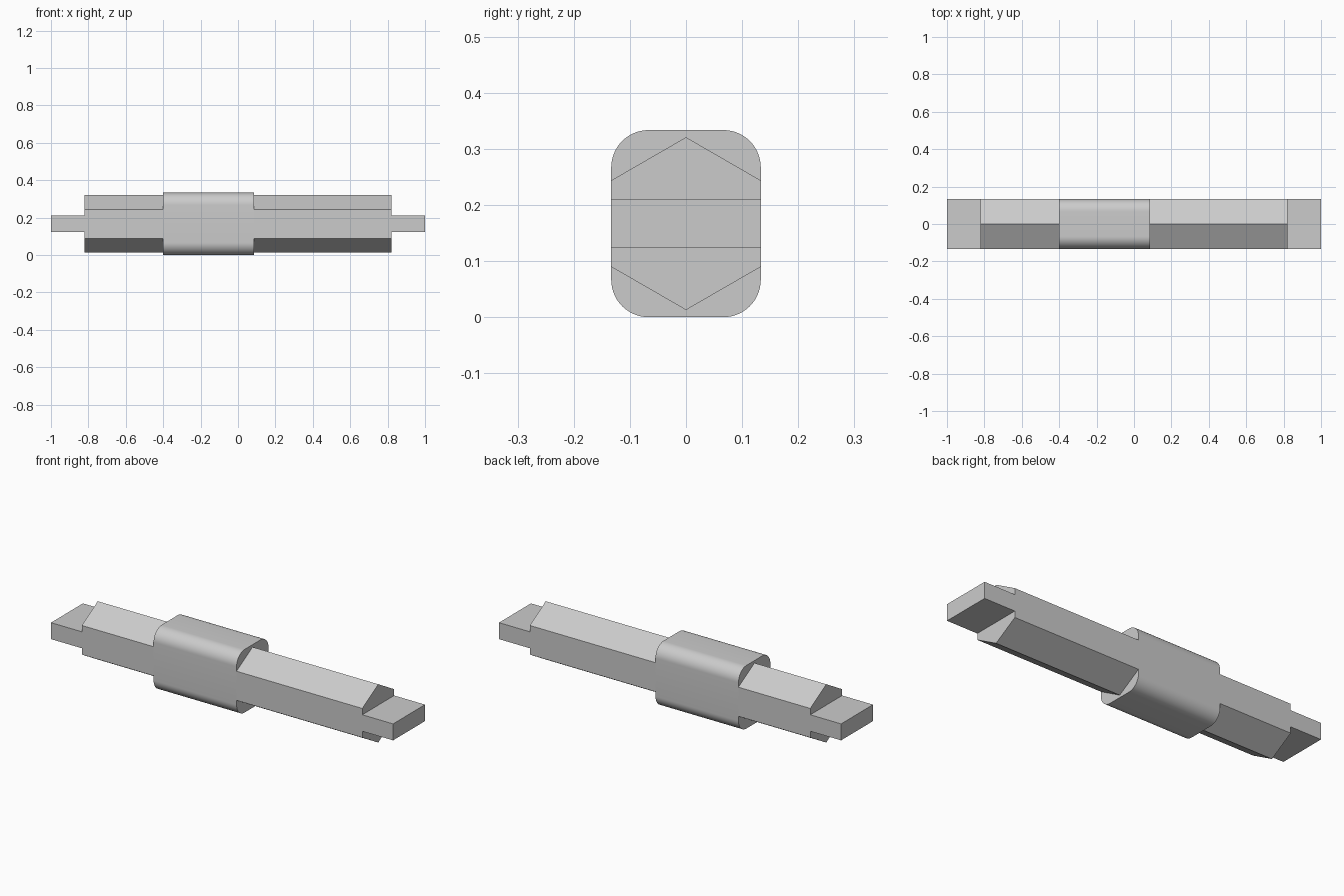
import bpy
import bmesh
from math import cos, sin, pi, radians

cube = bpy.data.objects.get("Cube")
if cube:
    bpy.data.objects.remove(cube, do_unlink=True)

HALF_WIDTH = 0.1333
MID_Z = 0.1667

# One plain grey for the whole shaft
grey = bpy.data.materials.new("plain_grey")
grey.use_nodes = True
colour = (0.6, 0.6, 0.6, 1)
grey.diffuse_color = colour
grey.node_tree.nodes["Principled BSDF"].inputs["Base Color"].default_value = colour


def prism(name, profile, x0, x1):
    """Extrude a (y, z) profile, centred on the shaft axis, along x."""
    bm = bmesh.new()
    base = bm.faces.new([bm.verts.new((x0, y, z + MID_Z)) for y, z in profile])
    made = bmesh.ops.extrude_face_region(bm, geom=[base], use_keep_orig=True)
    moved = [v for v in made["geom"] if isinstance(v, bmesh.types.BMVert)]
    bmesh.ops.translate(bm, verts=moved, vec=(x1 - x0, 0, 0))
    bmesh.ops.recalc_face_normals(bm, faces=bm.faces)
    mesh = bpy.data.meshes.new(name)
    bm.to_mesh(mesh)
    bm.free()
    mesh.materials.append(grey)
    obj = bpy.data.objects.new(name, mesh)
    bpy.context.collection.objects.link(obj)
    return obj


def rounded_rectangle(hw, hh, r, steps=14):
    corners = [(1, 1), (-1, 1), (-1, -1), (1, -1)]
    return [(sy * (hw - r) + r * cos((q + i / steps) * pi / 2),
             sz * (hh - r) + r * sin((q + i / steps) * pi / 2))
            for q, (sy, sz) in enumerate(corners) for i in range(steps + 1)]


# Hexagon with flats front and back, points up and down
radius = HALF_WIDTH / cos(pi / 6)
hexagon = [(radius * cos(pi / 6 + k * pi / 3), radius * sin(pi / 6 + k * pi / 3))
           for k in range(6)]
tongue = [(sy * HALF_WIDTH, sz * 0.0435)
          for sy, sz in [(1, 1), (-1, 1), (-1, -1), (1, -1)]]

# Rounded sleeve, hexagonal shafts either side, flat end tongues
sleeve = prism("sleeve", rounded_rectangle(HALF_WIDTH, MID_Z, 0.0667), -0.4, 0.085)
prism("right_hex_shaft", hexagon, -0.82, -0.4)
prism("left_hex_shaft", hexagon, 0.085, 0.82)
prism("right_end_tongue", tongue, -1, -0.82)
prism("left_end_tongue", tongue, 0.82, 1)

# Smooth the sleeve corners while keeping its end faces sharp
bpy.ops.object.select_all(action="DESELECT")
sleeve.select_set(True)
bpy.context.view_layer.objects.active = sleeve
bpy.ops.object.shade_smooth_by_angle(angle=radians(30))
